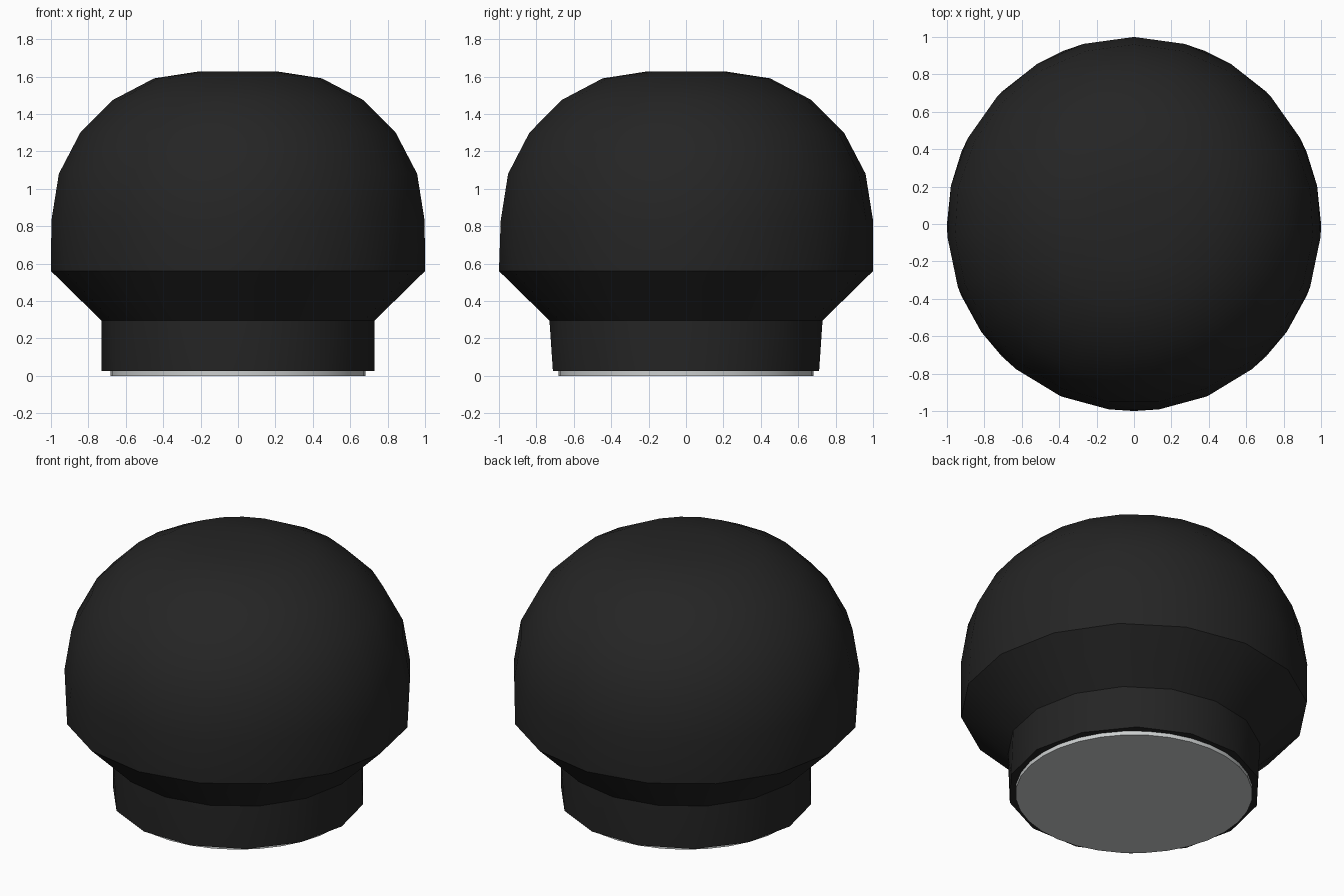
import bpy, bmesh
from math import sin, cos, pi, radians

cube = bpy.data.objects.get("Cube")
if cube:
    bpy.data.objects.remove(cube, do_unlink=True)


def material(name, colour, roughness):
    mat = bpy.data.materials.new(name)
    mat.use_nodes = True
    rgba = (*colour, 1)
    mat.diffuse_color = rgba
    shader = mat.node_tree.nodes["Principled BSDF"]
    shader.inputs["Base Color"].default_value = rgba
    shader.inputs["Roughness"].default_value = roughness
    return mat


def ring(bm, count, radius, z, shift=0.0):
    """Ring of (angle, vertex) pairs, starting from the back."""
    step = 2 * pi / count
    out = []
    for i in range(count):
        a = (i + shift) * step
        out.append((a, bm.verts.new((radius * sin(a), radius * cos(a), z))))
    return out


def stitch(bm, low, high):
    """Join two rings; unequal side counts are zipped with triangles."""
    if len(low) == len(high):
        for i in range(len(low)):
            k = (i + 1) % len(low)
            bm.faces.new((low[i][1], low[k][1], high[k][1], high[i][1]))
        return
    a = low + [(low[0][0] + 2 * pi, low[0][1])]
    b = high + [(high[0][0] + 2 * pi, high[0][1])]
    i = j = 0
    while i < len(low) or j < len(high):
        step_low = j == len(high) or (
            i < len(low) and a[i][0] + a[i + 1][0] <= b[j][0] + b[j + 1][0])
        if step_low:
            bm.faces.new((a[i][1], a[i + 1][1], b[j][1]))
            i += 1
        else:
            bm.faces.new((a[i][1], b[j + 1][1], b[j][1]))
            j += 1


def lathe(name, rings, mat):
    """Closed solid from a stack of (sides, radius, z, shift) rings."""
    bm = bmesh.new()
    loops = [ring(bm, *r) for r in rings]
    for low, high in zip(loops, loops[1:]):
        stitch(bm, low, high)
    for loop in (loops[0], loops[-1]):
        bm.faces.new([v for _, v in loop])
    bmesh.ops.recalc_face_normals(bm, faces=bm.faces[:])
    mesh = bpy.data.meshes.new(name)
    bm.to_mesh(mesh)
    bm.free()
    mesh.materials.append(mat)
    obj = bpy.data.objects.new(name, mesh)
    bpy.context.collection.objects.link(obj)
    bpy.ops.object.select_all(action="DESELECT")
    obj.select_set(True)
    bpy.context.view_layer.objects.active = obj
    bpy.ops.object.shade_smooth_by_angle(angle=radians(30))
    return obj


black = material("matte_black", (0.018, 0.018, 0.018), 0.7)
grey = material("light_grey", (0.6, 0.62, 0.62), 0.4)

# Knob body: neck, flared underside, then the rounded dome
dome = [(1.0, 0.83), (0.96, 1.08), (0.845, 1.3),
        (0.67, 1.475), (0.45, 1.59), (0.205, 1.628)]
body = [(14, 0.73, 0.025, 0.5), (16, 0.73, 0.295), (16, 1.0, 0.56)]
body += [(23, r, z) for r, z in dome]
lathe("knob_body", body, black)

# Thin disc set into the underside
lathe("base_disc", [(32, 0.683, 0.0), (32, 0.683, 0.04)], grey)
